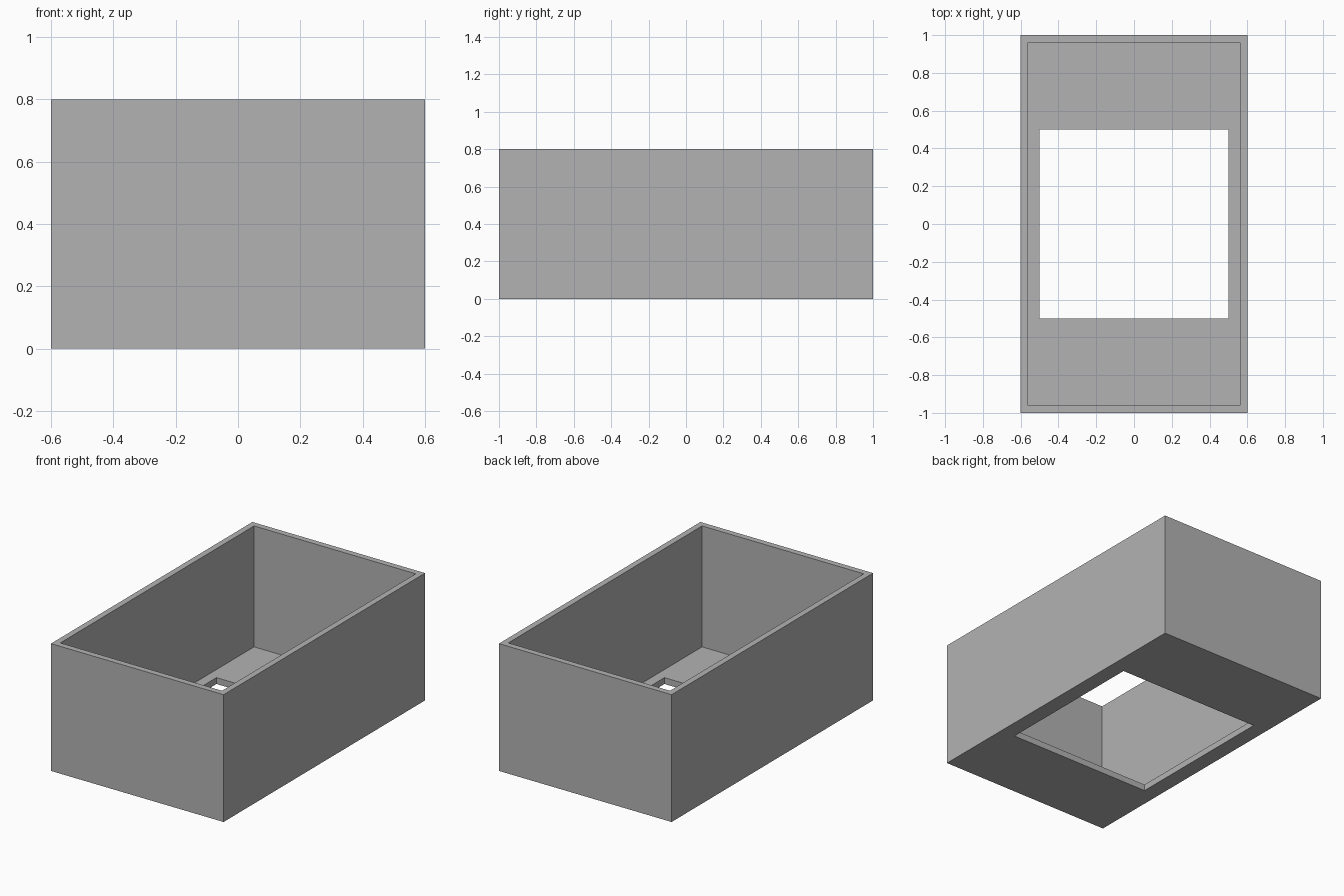
import bpy
import bmesh

cube = bpy.data.objects.get("Cube")
if cube:
    bpy.data.objects.remove(cube, do_unlink=True)

# Overall sizes
HALF_X, HALF_Y, HEIGHT = 0.6, 1.0, 0.8
WALL = 0.038
FLOOR = 0.04
HOLE = 0.5

grey = bpy.data.materials.new("plain grey")
grey.use_nodes = True
colour = (0.45, 0.45, 0.45, 1)
grey.diffuse_color = colour
grey.node_tree.nodes["Principled BSDF"].inputs["Base Color"].default_value = colour


def rectangle(bm, hx, hy, z):
    """Four corners of a centred rectangle, anticlockwise from above."""
    corners = ((-1, -1), (1, -1), (1, 1), (-1, 1))
    return [bm.verts.new((sx * hx, sy * hy, z)) for sx, sy in corners]


# Wall section carried round the box: outside, rim, inside, floor, square opening
section = [
    (HALF_X, HALF_Y, 0),
    (HALF_X, HALF_Y, HEIGHT),
    (HALF_X - WALL, HALF_Y - WALL, HEIGHT),
    (HALF_X - WALL, HALF_Y - WALL, FLOOR),
    (HOLE, HOLE, FLOOR),
    (HOLE, HOLE, 0),
]
bm = bmesh.new()
rings = [rectangle(bm, *step) for step in section]
for i, ring in enumerate(rings):
    following = rings[(i + 1) % len(rings)]
    for j in range(4):
        k = (j + 1) % 4
        bm.faces.new((ring[j], ring[k], following[k], following[j]))
bmesh.ops.recalc_face_normals(bm, faces=bm.faces)

mesh = bpy.data.meshes.new("open_box")
bm.to_mesh(mesh)
bm.free()
mesh.materials.append(grey)
box = bpy.data.objects.new("open_box", mesh)
bpy.context.collection.objects.link(box)
